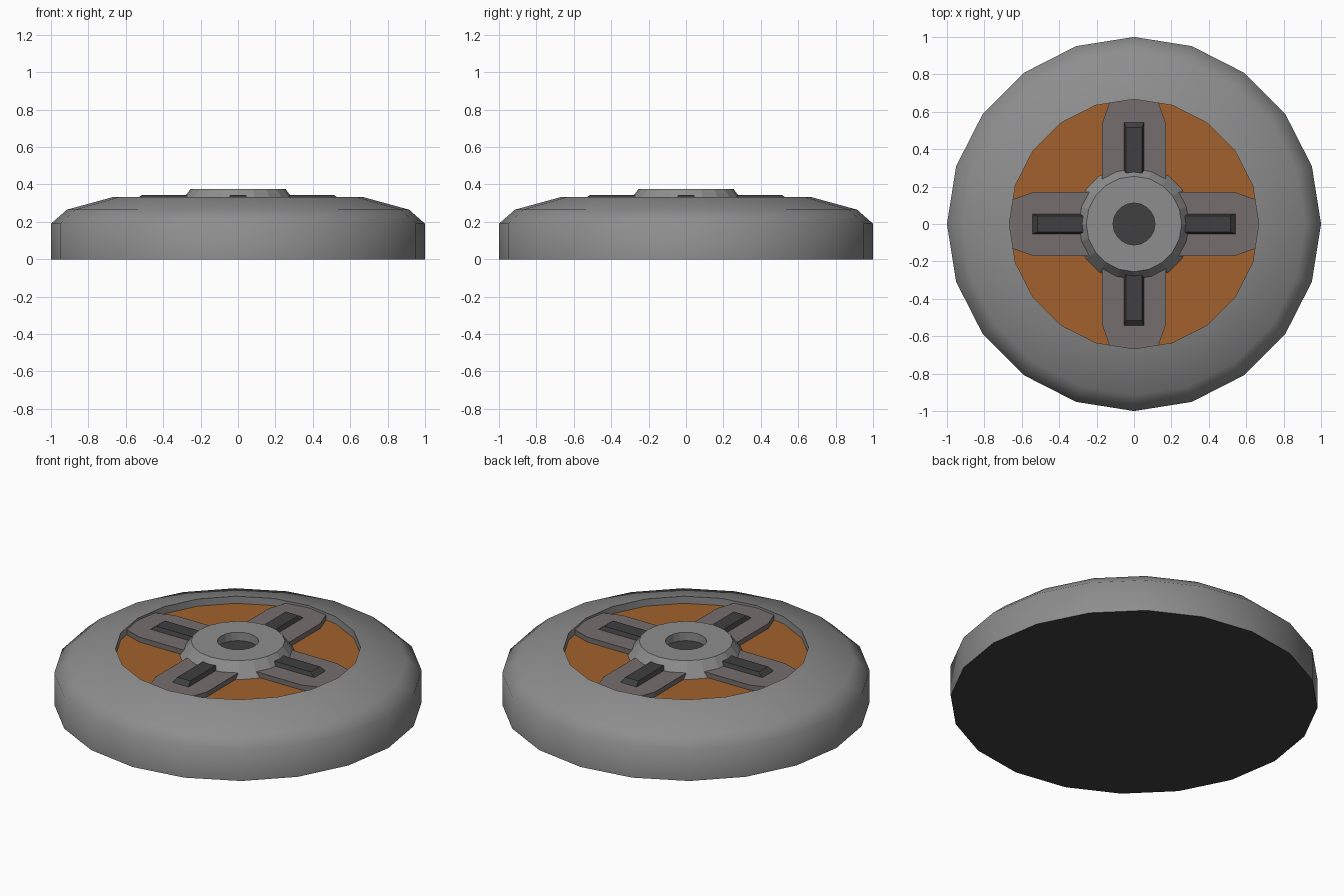
import bpy, bmesh, math
from mathutils import Matrix

if "Cube" in bpy.data.objects:
    bpy.data.objects.remove(bpy.data.objects["Cube"])

SIDES = 20


def material(name, rgb):
    m = bpy.data.materials.new(name)
    m.diffuse_color = (*rgb, 1)
    m.use_nodes = True
    m.node_tree.nodes["Principled BSDF"].inputs["Base Color"].default_value = m.diffuse_color
    return m


grey = material("grey_metal", (0.27, 0.27, 0.27))
dark = material("dark_metal", (0.05, 0.05, 0.05))
orange = material("orange_panel", (0.36, 0.12, 0.025))
mauve = material("spoke_metal", (0.18, 0.155, 0.155))


def finish(name, bm, mats, smooth=None):
    bmesh.ops.recalc_face_normals(bm, faces=bm.faces)
    me = bpy.data.meshes.new(name)
    bm.to_mesh(me)
    bm.free()
    for m in mats:
        me.materials.append(m)
    ob = bpy.data.objects.new(name, me)
    bpy.context.collection.objects.link(ob)
    if smooth:
        bpy.ops.object.select_all(action='DESELECT')
        ob.select_set(True)
        bpy.context.view_layer.objects.active = ob
        bpy.ops.object.shade_smooth_by_angle(angle=math.radians(smooth))
    return ob


def lathe(name, profile, mats, first_cap, last_cap, smooth=None):
    """Spin (radius, z) points and cap both ends with the given material slots."""
    bm = bmesh.new()
    rings = [[bm.verts.new((r * math.cos(i * math.tau / SIDES),
                            r * math.sin(i * math.tau / SIDES), z))
              for i in range(SIDES)] for r, z in profile]
    for a, b in zip(rings, rings[1:]):
        for i in range(SIDES):
            j = (i + 1) % SIDES
            bm.faces.new((a[i], a[j], b[j], b[i]))
    bm.faces.new(rings[0]).material_index = first_cap
    bm.faces.new(rings[-1]).material_index = last_cap
    return finish(name, bm, mats, smooth)


def tapered_plate(name, bottom, top, z0, z1, mat, turn):
    """Join two matching outlines at heights z0 and z1, turned about z."""
    bm = bmesh.new()
    lo = [bm.verts.new((x, y, z0)) for x, y in bottom]
    hi = [bm.verts.new((x, y, z1)) for x, y in top]
    bm.faces.new(lo)
    bm.faces.new(hi)
    n = len(lo)
    for i in range(n):
        j = (i + 1) % n
        bm.faces.new((lo[i], lo[j], hi[j], hi[i]))
    bm.transform(Matrix.Rotation(turn, 4, 'Z'))
    return finish(name, bm, [mat])


def rect(x0, x1, w):
    return [(x0, -w), (x1, -w), (x1, w), (x0, w)]


# Outer body with dark underside and recessed orange floor
lathe("outer_body",
      [(1.0, 0), (1.0, 0.19), (0.915, 0.265), (0.667, 0.333), (0.667, 0.29)],
      [grey, dark, orange], 1, 2, smooth=50)

# Central hub with a dark-bottomed socket
lathe("hub",
      [(0.32, 0.285), (0.255, 0.375), (0.112, 0.375), (0.112, 0.325)],
      [grey, dark], 0, 1)

# Four spokes, each with a raised bar
spoke = [(0.2, -0.17), (0.54, -0.17), (0.652, -0.13), (0.666, 0),
         (0.652, 0.13), (0.54, 0.17), (0.2, 0.17)]
for k in range(4):
    turn = k * math.pi / 2
    tapered_plate(f"spoke_{k + 1}", spoke, spoke, 0.285, 0.32, mauve, turn)
    tapered_plate(f"spoke_bar_{k + 1}", rect(0.27, 0.55, 0.055),
                  rect(0.27, 0.515, 0.043), 0.315, 0.343, dark, turn)
